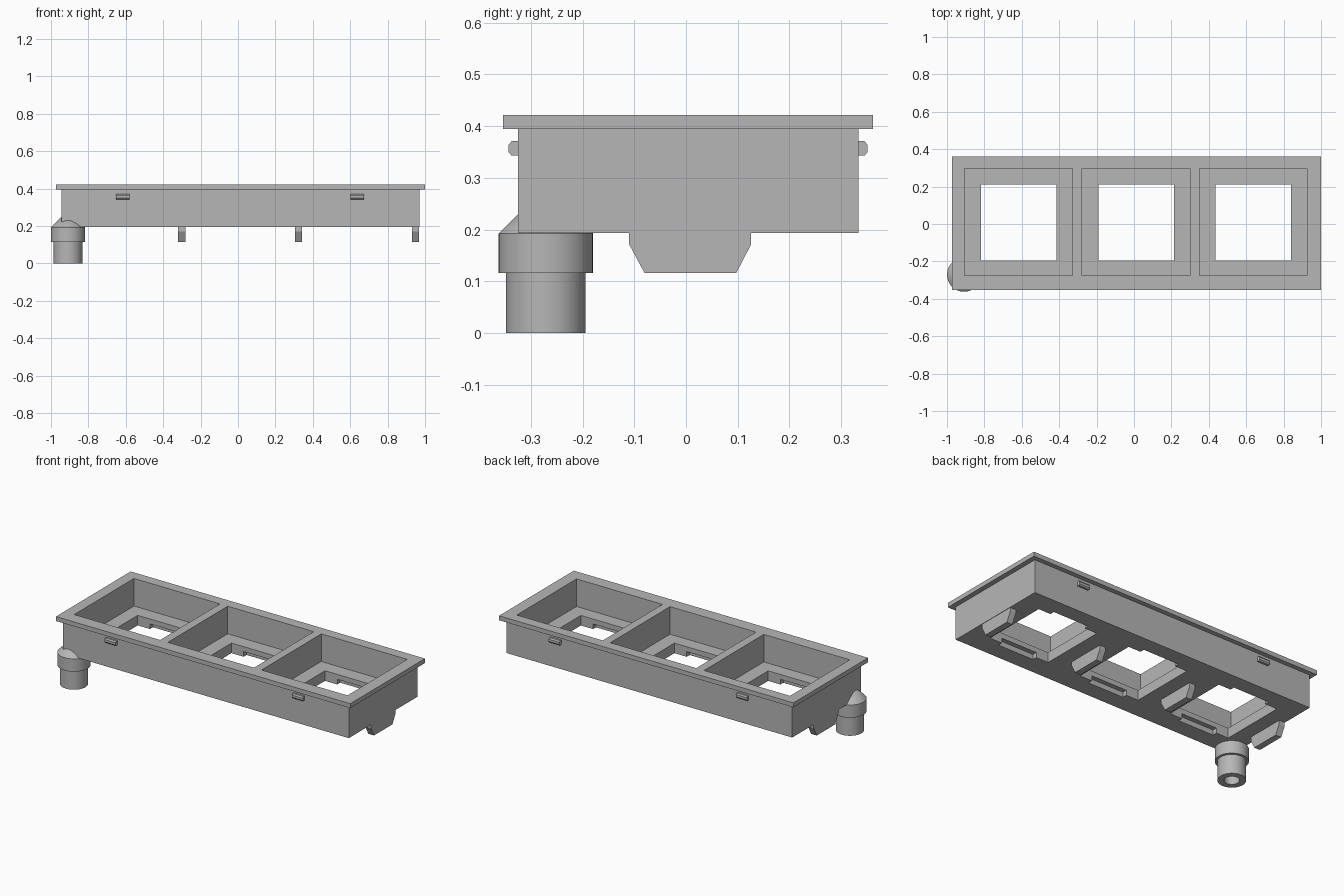
import bpy, bmesh, math
from mathutils import Vector

cube = bpy.data.objects.get("Cube")
if cube:
    bpy.data.objects.remove(cube, do_unlink=True)

grey = bpy.data.materials.new("plain grey")
grey.use_nodes = True
COLOUR = (0.47, 0.47, 0.47, 1)
grey.diffuse_color = COLOUR
grey.node_tree.nodes["Principled BSDF"].inputs["Base Color"].default_value = COLOUR

CELLS = (-0.617, 0.011, 0.638)   # x centres of the three compartments
MID_Y = 0.004


def finish(name, bm):
    bmesh.ops.recalc_face_normals(bm, faces=bm.faces[:])
    mesh = bpy.data.meshes.new(name)
    bm.to_mesh(mesh)
    bm.free()
    mesh.materials.append(grey)
    obj = bpy.data.objects.new(name, mesh)
    bpy.context.collection.objects.link(obj)
    return obj


def boxes(name, spans):
    """Object made of boxes, each given by its low and high corner."""
    bm = bmesh.new()
    for low, high in spans:
        low, high = Vector(low), Vector(high)
        verts = bmesh.ops.create_cube(bm, size=1)["verts"]
        for v in verts:
            v.co = (low + high) / 2 + v.co * (high - low)
    return finish(name, bm)


def prism(name, profile, x0, x1):
    """Extrude a (y, z) outline along x."""
    bm = bmesh.new()
    face = bm.faces.new([bm.verts.new((x0, y, z)) for y, z in profile])
    out = bmesh.ops.extrude_face_region(bm, geom=[face])["geom"]
    moved = [g for g in out if isinstance(g, bmesh.types.BMVert)]
    bmesh.ops.translate(bm, verts=moved, vec=(x1 - x0, 0, 0))
    return finish(name, bm)


def boolean(obj, tool, operation):
    mod = obj.modifiers.new(operation, "BOOLEAN")
    mod.operation, mod.object, mod.solver = operation, tool, "EXACT"
    bpy.context.view_layer.objects.active = obj
    bpy.ops.object.modifier_apply(modifier=mod.name)


def cell_cutter(name, half_x, y0, y1, z0, z1):
    return boxes(name, [((x - half_x, y0, z0), (x + half_x, y1, z1)) for x in CELLS])


# Tray: walls with a wider rim on top
tray = boxes("tray", [((-0.945, -0.325, 0.194), (0.97, 0.333, 0.41))])
rim = boxes("rim", [((-0.972, -0.354, 0.395), (1.0, 0.361, 0.422))])
boolean(tray, rim, "UNION")

# Drain spout: hollow stepped tube with a conical cap merging into the corner
bm = bmesh.new()
outline = [(0, 0.17), (0.042, 0.17), (0.042, 0), (0.077, 0),
           (0.077, 0.116), (0.091, 0.116), (0.091, 0.193), (0, 0.284)]
verts = [bm.verts.new((r, 0, z)) for r, z in outline]
edges = [bm.edges.new(pair) for pair in zip(verts, verts[1:])]
bmesh.ops.spin(bm, geom=verts + edges, axis=(0, 0, 1), cent=(0, 0, 0),
               angle=math.tau, steps=48)
bmesh.ops.remove_doubles(bm, verts=bm.verts[:], dist=0.0005)
bmesh.ops.translate(bm, verts=bm.verts[:], vec=(-0.909, -0.271, 0))
spout = finish("drain_spout", bm)

# Compartments, square floor openings, and shallow slots beneath
pockets = cell_cutter("pocket_cutter", 0.288, -0.275, 0.297, 0.255, 0.6)
openings = cell_cutter("opening_cutter", 0.202, -0.194, 0.21, 0.1, 0.3)
slots = cell_cutter("slot_cutter", 0.12, -0.222, 0.238, 0.1, 0.225)
for cutter in (pockets, openings, slots):
    boolean(tray, cutter, "DIFFERENCE")
boolean(spout, pockets, "DIFFERENCE")
for tool in (rim, pockets, openings, slots):
    bpy.data.objects.remove(tool, do_unlink=True)

# Tapered feet under the dividers and end walls
foot = [(-0.11, 0.2), (-0.11, 0.172), (-0.08, 0.116),
        (0.097, 0.116), (0.126, 0.172), (0.126, 0.2)]
for i in range(4):
    x = -0.925 + i * 0.6245
    prism(f"foot_{i + 1}", foot, x - 0.019, x + 0.019)

# Snap clips on the front and back walls
clip = [(-0.32, 0.343), (-0.337, 0.343), (-0.343, 0.35),
        (-0.343, 0.364), (-0.337, 0.371), (-0.32, 0.371)]
for side, outline in (("front", clip), ("back", [(2 * MID_Y - y, z) for y, z in clip])):
    for place, x in (("right", CELLS[0]), ("left", CELLS[2])):
        prism(f"{side}_clip_{place}", outline, x - 0.036, x + 0.036)

# Smooth the round spout, keep its steps sharp
bpy.ops.object.select_all(action="DESELECT")
spout.select_set(True)
bpy.context.view_layer.objects.active = spout
bpy.ops.object.shade_smooth_by_angle(angle=math.radians(30))
